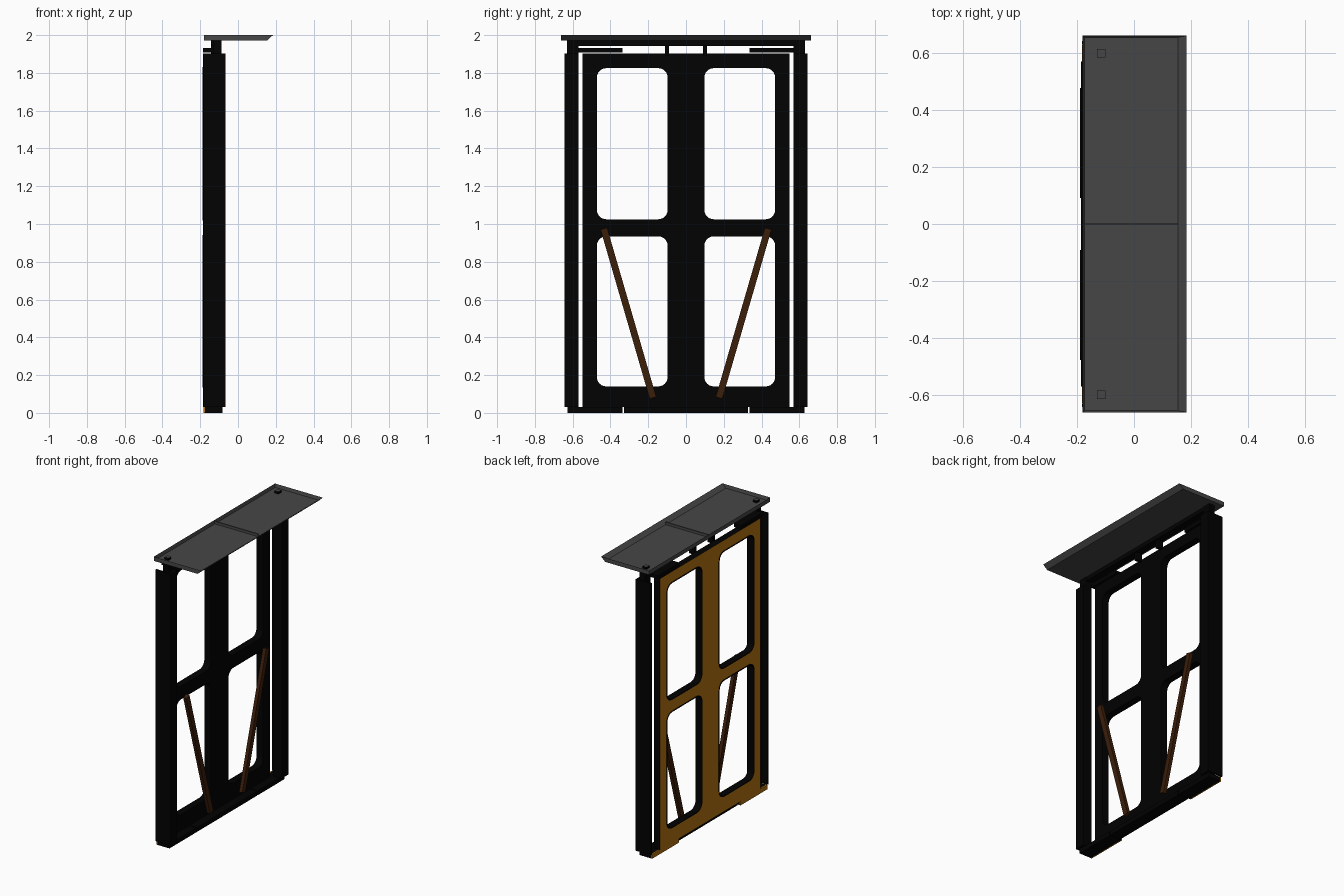
import bpy, bmesh, math
from mathutils import Matrix, Vector

if "Cube" in bpy.data.objects:
    bpy.data.objects.remove(bpy.data.objects["Cube"])

def material(name, rgb):
    m = bpy.data.materials.new(name)
    m.diffuse_color = (*rgb, 1)
    m.use_nodes = True
    m.node_tree.nodes["Principled BSDF"].inputs["Base Color"].default_value = m.diffuse_color
    return m

BLACK = material("black", (0.0005, 0.0005, 0.0005))
OCHRE = material("ochre", (0.46, 0.165, 0.006))
BROWN = material("dark_brown", (0.045, 0.013, 0.003))
GREY = material("dark_grey", (0.062, 0.062, 0.062))

def add(name, mesh, *mats):
    ob = bpy.data.objects.new(name, mesh)
    bpy.context.collection.objects.link(ob)
    mesh.materials.clear()
    for m in mats:
        mesh.materials.append(m)
    return ob

def box(name, x, y, z, *mats):
    bm = bmesh.new()
    bmesh.ops.create_cube(bm, size=1)
    for v in bm.verts:
        v.co = [(r[0] + r[1]) / 2 + c * (r[1] - r[0]) for c, r in zip(v.co, (x, y, z))]
    me = bpy.data.meshes.new(name)
    bm.to_mesh(me)
    bm.free()
    return add(name, me, *mats)

def pair(name, x, y, z, *mats):
    # the same box on both sides of y = 0
    return [box(name + "_left", x, (-y[1], -y[0]), z, *mats),
            box(name + "_right", x, y, z, *mats)]

def rounded(y0, y1, z0, z1, r, steps=6):
    pts = []
    corners = [(y1 - r, z1 - r), (y0 + r, z1 - r), (y0 + r, z0 + r), (y1 - r, z0 + r)]
    for i, (cy, cz) in enumerate(corners):
        for k in range(steps + 1):
            a = math.pi / 2 * (i + k / steps)
            pts.append((cy + r * math.cos(a), cz + r * math.sin(a)))
    return pts

def plate(name, loops, x0, x1, *mats):
    # filled outline with holes, drawn in y-z and thickened along x
    cu = bpy.data.curves.new(name, 'CURVE')
    cu.dimensions, cu.fill_mode, cu.extrude = '2D', 'BOTH', (x1 - x0) / 2
    for loop in loops:
        s = cu.splines.new('POLY')
        s.points.add(len(loop) - 1)
        for p, (a, b) in zip(s.points, loop):
            p.co = (a, b, 0, 1)
        s.use_cyclic_u = True
    tmp = bpy.data.objects.new(name + "_outline", cu)
    bpy.context.collection.objects.link(tmp)
    bpy.context.view_layer.update()
    dg = bpy.context.evaluated_depsgraph_get()
    me = bpy.data.meshes.new_from_object(tmp.evaluated_get(dg))
    bpy.data.objects.remove(tmp)
    me.transform(Matrix(((0, 0, 1, (x0 + x1) / 2), (1, 0, 0, 0), (0, 1, 0, 0), (0, 0, 0, 1))))
    bm = bmesh.new()
    bm.from_mesh(me)
    bmesh.ops.remove_doubles(bm, verts=bm.verts, dist=1e-5)
    bmesh.ops.recalc_face_normals(bm, faces=bm.faces)
    bm.to_mesh(me)
    bm.free()
    for p in me.polygons:
        p.use_smooth = False
    return add(name, me, *mats)

# door leaf with four rounded openings, ochre on its back face
windows = [(s0, s1, z0, z1) for s0, s1 in ((-0.472, -0.097), (0.097, 0.472))
           for z0, z1 in ((0.14, 0.935), (1.025, 1.825))]
outer = [(-0.547, 0.03), (0.547, 0.03), (0.547, 1.903), (-0.547, 1.903)]
door = plate("door_leaf", [outer] + [rounded(*w, 0.05) for w in windows], -0.186, -0.14, BLACK, OCHRE)
for p in door.data.polygons:
    p.material_index = 1 if p.normal.x < -0.9 else 0

# thin trim around each opening
for y0, y1, z0, z1 in windows:
    plate("window_trim", [rounded(y0 - 0.006, y1 + 0.006, z0 - 0.006, z1 + 0.006, 0.056),
                          rounded(y0, y1, z0, z1, 0.05)], -0.189, -0.185, BLACK)

# diagonal braces in front of the door
for s, side in ((-1, "left"), (1, "right")):
    a, b = Vector((0, s * 0.175, 0.08)), Vector((0, s * 0.435, 0.975))
    d = b - a
    brace = box("brace_" + side, (-0.012, 0.012), (-0.018, 0.018), (-d.length / 2, d.length / 2), BROWN)
    brace.location = (a + b) / 2 + Vector((-0.09, 0, 0))
    brace.rotation_euler.x = -math.atan2(d.y, d.z)

# side posts with L-shaped covers
pair("post", (-0.13, -0.087), (0.57, 0.63), (0.03, 1.975), BLACK)
pair("cover_side", (-0.182, -0.065), (0.63, 0.642), (0.03, 1.903), BLACK)
pair("cover_face", (-0.087, -0.065), (0.57, 0.63), (0.03, 1.903), BLACK)

# feet with ochre back plates, and the floor guide between them
pair("foot", (-0.174, -0.083), (0.335, 0.628), (0, 0.03), BLACK)
pair("foot_plate", (-0.182, -0.174), (0.335, 0.628), (0, 0.03), OCHRE)
box("floor_guide", (-0.165, -0.083), (-0.328, 0.328), (0, 0.03), BLACK)

# top rail, brackets and door hangers
box("top_rail", (-0.14, -0.09), (-0.57, 0.57), (1.943, 1.971), BLACK)
pair("top_bracket", (-0.186, -0.13), (0.335, 0.57), (1.908, 1.932), BLACK)
pair("hanger", (-0.142, -0.1), (0.09, 0.112), (1.89, 1.972), BLACK)

# canopy: shallow open tray with a slanted lip along the front
Y, Z0, Z1, T = 0.661, 1.971, 2.0, 0.006
canopy = box("canopy_tray", (-0.18, 0.185), (-Y, Y), (Z0, Z1), GREY)
bm = bmesh.new()
bm.from_mesh(canopy.data)
for v in bm.verts:
    if v.co.x > 0 and v.co.z < 1.98:
        v.co.x = 0.154
bm.faces.ensure_lookup_table()
top = max(bm.faces, key=lambda f: f.calc_center_median().z)
bmesh.ops.inset_region(bm, faces=[top], thickness=T, use_even_offset=True)
for v in top.verts:
    v.co.z = Z0 + T
    if v.co.x > 0:
        v.co.x -= 0.025
bm.to_mesh(canopy.data)
bm.free()
box("canopy_rib", (-0.175, 0.155), (-0.004, 0.004), (Z0 + 0.002, 1.995), GREY)

# post caps showing above the tray floor
for cap in pair("post_cap", (-0.13, -0.1), (0.585, 0.615), (1.974, 1.993), BLACK, GREY):
    for p in cap.data.polygons:
        p.material_index = 1 if p.normal.z > 0.9 else 0
